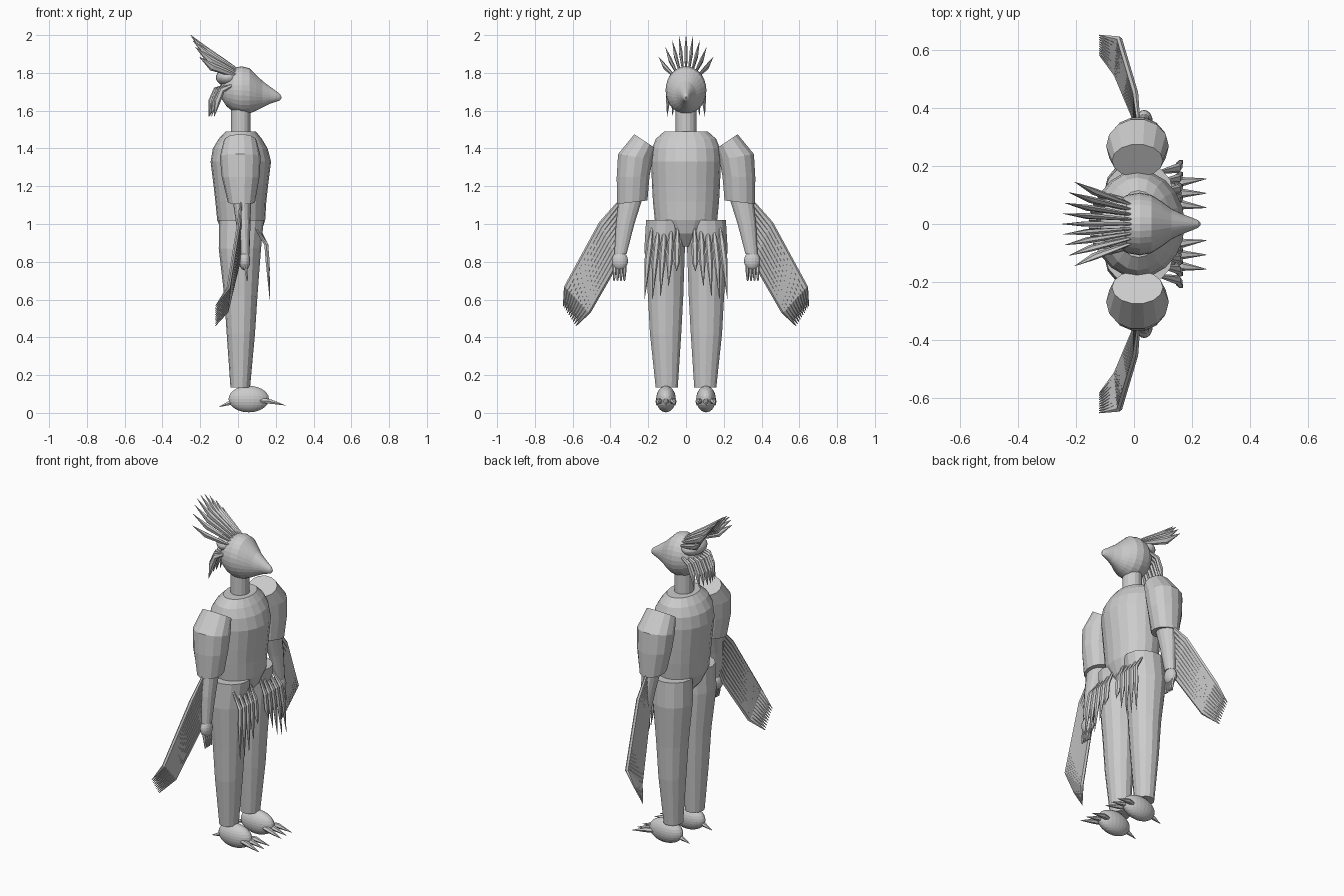
import bpy, bmesh, math
from mathutils import Vector

cube = bpy.data.objects.get("Cube")
if cube:
    bpy.data.objects.remove(cube)

grey = bpy.data.materials.new("plain grey")
grey.use_nodes = True
COLOUR = (0.6, 0.6, 0.6, 1)
grey.diffuse_color = COLOUR
grey.node_tree.nodes["Principled BSDF"].inputs["Base Color"].default_value = COLOUR


def finish(bm, name):
    bmesh.ops.recalc_face_normals(bm, faces=bm.faces)
    mesh = bpy.data.meshes.new(name)
    bm.to_mesh(mesh)
    bm.free()
    mesh.materials.append(grey)
    obj = bpy.data.objects.new(name, mesh)
    bpy.context.collection.objects.link(obj)
    return obj


def add_loft(bm, rings, sides):
    """Skin a list of (centre, first axis, second axis) ellipses and cap the ends."""
    loops = []
    for c, u, v in rings:
        loops.append([bm.verts.new(Vector(c) + Vector(u) * math.cos(a) + Vector(v) * math.sin(a))
                      for a in (2 * math.pi * i / sides for i in range(sides))])
    for low, high in zip(loops, loops[1:]):
        for i in range(sides):
            j = (i + 1) % sides
            bm.faces.new((low[i], low[j], high[j], high[i]))
    bm.faces.new(loops[0])
    bm.faces.new(loops[-1])


def column(name, rows, sides):
    """Stack of level ellipses: z, centre x, centre y, radius x, radius y."""
    bm = bmesh.new()
    add_loft(bm, [((x, y, z), (rx, 0, 0), (0, ry, 0)) for z, x, y, rx, ry in rows], sides)
    return finish(bm, name)


def add_feather(bm, points, radii, across, thin=0.5, sides=6):
    """Tapered tube along points; wide in the given direction, thinner the other way."""
    pts = [Vector(p) for p in points]
    rings = []
    for i, p in enumerate(pts):
        t = (pts[min(i + 1, len(pts) - 1)] - pts[max(i - 1, 0)]).normalized()
        w = Vector(across)
        w = (w - t * w.dot(t)).normalized()
        rings.append((p, w * radii[i], t.cross(w) * radii[i] * thin))
    add_loft(bm, rings, sides)


def ellipsoid(name, centre, radii, segments=24, rows=14):
    bm = bmesh.new()
    bmesh.ops.create_uvsphere(bm, u_segments=segments, v_segments=rows, radius=1)
    for v in bm.verts:
        v.co = Vector(centre) + Vector(a * b for a, b in zip(v.co, radii))
    return finish(bm, name)


def mix(a, b, t):
    return Vector(a).lerp(Vector(b), t)


# Torso and neck
column("torso", [(0.88, 0.02, 0, 0.04, 0.03), (0.95, 0.02, 0, 0.10, 0.10),
                 (1.02, 0.017, 0, 0.127, 0.165), (1.12, 0.015, 0, 0.135, 0.175),
                 (1.21, 0.015, 0, 0.145, 0.18), (1.33, 0.015, 0, 0.16, 0.185),
                 (1.40, 0.012, 0, 0.145, 0.18), (1.45, 0.012, 0, 0.115, 0.16),
                 (1.49, 0.015, 0, 0.08, 0.115)], 20)
column("neck", [(1.45, 0.014, 0, 0.052, 0.055), (1.62, 0.014, 0, 0.052, 0.055)], 16)

# Head drawn out into a beak: x, z, radius y, radius z
bm = bmesh.new()
head = [(-0.095, 1.71, 0.015, 0.015), (-0.085, 1.71, 0.045, 0.05), (-0.06, 1.71, 0.078, 0.088),
        (-0.025, 1.71, 0.1, 0.115), (0.02, 1.708, 0.108, 0.127), (0.06, 1.705, 0.1, 0.12),
        (0.095, 1.695, 0.078, 0.096), (0.13, 1.687, 0.052, 0.07), (0.17, 1.682, 0.033, 0.045),
        (0.20, 1.676, 0.022, 0.029), (0.22, 1.672, 0.013, 0.019), (0.229, 1.67, 0.004, 0.006)]
add_loft(bm, [((x, 0, z), (0, ry, 0), (0, 0, rz)) for x, z, ry, rz in head], 28)
finish(bm, "head_and_beak")

# Knot on the back of the head
ellipsoid("head_knot", (-0.055, 0, 1.775), (0.062, 0.09, 0.045))

# Crest fan
bm = bmesh.new()
for i in range(-4, 5):
    s = i / 4
    base = Vector((0.005, 0.06 * s, 1.81 - 0.03 * s * s))
    tip = Vector((-0.25 + 0.045 * s * s, 0.145 * s, 2.0 - 0.115 * s * s))
    belly = mix(base, tip, 0.6) + Vector((-0.015, 0, -0.012))
    add_feather(bm, [base, mix(base, belly, 0.5), belly, tip],
                [0.008, 0.016, 0.021, 0.001], (0.3, 0.3 * s, 1), 0.5)
finish(bm, "crest_feathers")

# Feathers hanging from the back of the head
bm = bmesh.new()
for i in range(8):
    s = i / 3.5 - 1
    back = 0.03 * s * s
    y = 0.095 * s
    add_feather(bm, [(-0.06 + back, y * 0.9, 1.735), (-0.115 + back, y, 1.71),
                     (-0.14 + back, y, 1.65), (-0.155 + back, y * 1.05, 1.57)],
                [0.008, 0.017, 0.018, 0.001], (1, 0, 0), 0.65)
finish(bm, "nape_feathers")

for side, label in ((1, "left"), (-1, "right")):
    def at(x, y, z):
        return Vector((x, side * y, z))

    # Trouser leg
    column(label + "_leg", [(z, x, side * y, rx, ry) for z, x, y, rx, ry in (
        (0.135, 0.012, 0.102, 0.052, 0.06), (0.42, 0.015, 0.108, 0.075, 0.085),
        (0.62, 0.015, 0.108, 0.088, 0.096), (0.87, 0.01, 0.113, 0.112, 0.11),
        (1.02, 0.018, 0.108, 0.118, 0.106))], 14)

    # Foot with three toes and a spur
    ellipsoid(label + "_foot", at(0.057, 0.106, 0.073), (0.107, 0.052, 0.07))
    bm = bmesh.new()
    for k in (-1, 0, 1):
        add_feather(bm, [at(0.11, 0.106 + 0.025 * k, 0.065), at(0.165, 0.106 + 0.04 * k, 0.062),
                         at(0.25, 0.106 + 0.05 * k, 0.04)], [0.014, 0.016, 0.001], (0, 1, 0), 0.9)
    add_feather(bm, [at(-0.01, 0.106, 0.07), at(-0.05, 0.106, 0.05), at(-0.1, 0.106, 0.032)],
                [0.016, 0.013, 0.001], (0, 1, 0), 0.9)
    finish(bm, label + "_toes")

    # Puffed sleeve with a slanted flat top
    bm = bmesh.new()
    add_loft(bm, [(at(0.012, 0.218, 1.438), (0.088, 0, 0), at(0, 0.057, 0.038)),
                  (at(0.012, 0.268, 1.355), (0.108, 0, 0), at(0, 0.094, 0.015)),
                  (at(0.014, 0.28, 1.25), (0.1, 0, 0), at(0, 0.089, -0.002)),
                  (at(0.018, 0.285, 1.115), (0.072, 0, 0), at(0, 0.083, -0.01))], 14)
    finish(bm, label + "_sleeve")

    # Arm, hand and fingers
    column(label + "_arm", [(z, x, side * y, rx, ry) for z, x, y, rx, ry in (
        (0.84, 0.035, 0.347, 0.026, 0.033), (1.0, 0.028, 0.322, 0.038, 0.05),
        (1.14, 0.02, 0.292, 0.05, 0.065))], 14)
    ellipsoid(label + "_hand", at(0.035, 0.35, 0.805), (0.03, 0.043, 0.05), 16, 10)
    bm = bmesh.new()
    for k in range(4):
        y = 0.325 + 0.018 * k
        add_feather(bm, [at(0.035, y, 0.79), at(0.045, y, 0.745), at(0.05, y + 0.002, 0.70)],
                    [0.009, 0.009, 0.005], (0, 1, 0), 1)
    finish(bm, label + "_fingers")

    # Arm feathers overlapping in one long panel
    bm = bmesh.new()
    for k in range(10):
        t = k / 9
        base = mix(at(0.015, 0.355, 1.11), at(0.01, 0.335, 0.88), t)
        shoulder = mix(at(0.005, 0.445, 1.0), at(0.005, 0.365, 0.81), t)
        bend = mix(at(-0.05, 0.63, 0.66), at(-0.06, 0.52, 0.54), t)
        tip = mix(at(-0.12, 0.65, 0.565), at(-0.12, 0.583, 0.46), t)
        add_feather(bm, [base, shoulder, bend, tip], [0.012, 0.018, 0.018, 0.002],
                    at(0, 0.8, 0.6), 0.6)
    finish(bm, label + "_wing_feathers")

    # Feathers hanging at the front of the hip
    bm = bmesh.new()
    for k in range(5):
        t = k / 4
        y0, y1 = 0.045 + 0.135 * t, 0.05 + 0.17 * t
        low = 0.75 - 0.15 * math.sin(math.pi / 2 * min(1, t * 1.4))
        add_feather(bm, [at(0.11 - 0.02 * t, y0, 0.985), at(0.15, mix((y0,) * 3, (y1,) * 3, 0.3).x, 0.89),
                         at(0.157, mix((y0,) * 3, (y1,) * 3, 0.6).x, 0.8), at(0.168, y1, low)],
                    [0.006, 0.017, 0.017, 0.001], (0, 1, 0), 0.7)
    finish(bm, label + "_hip_feathers")
